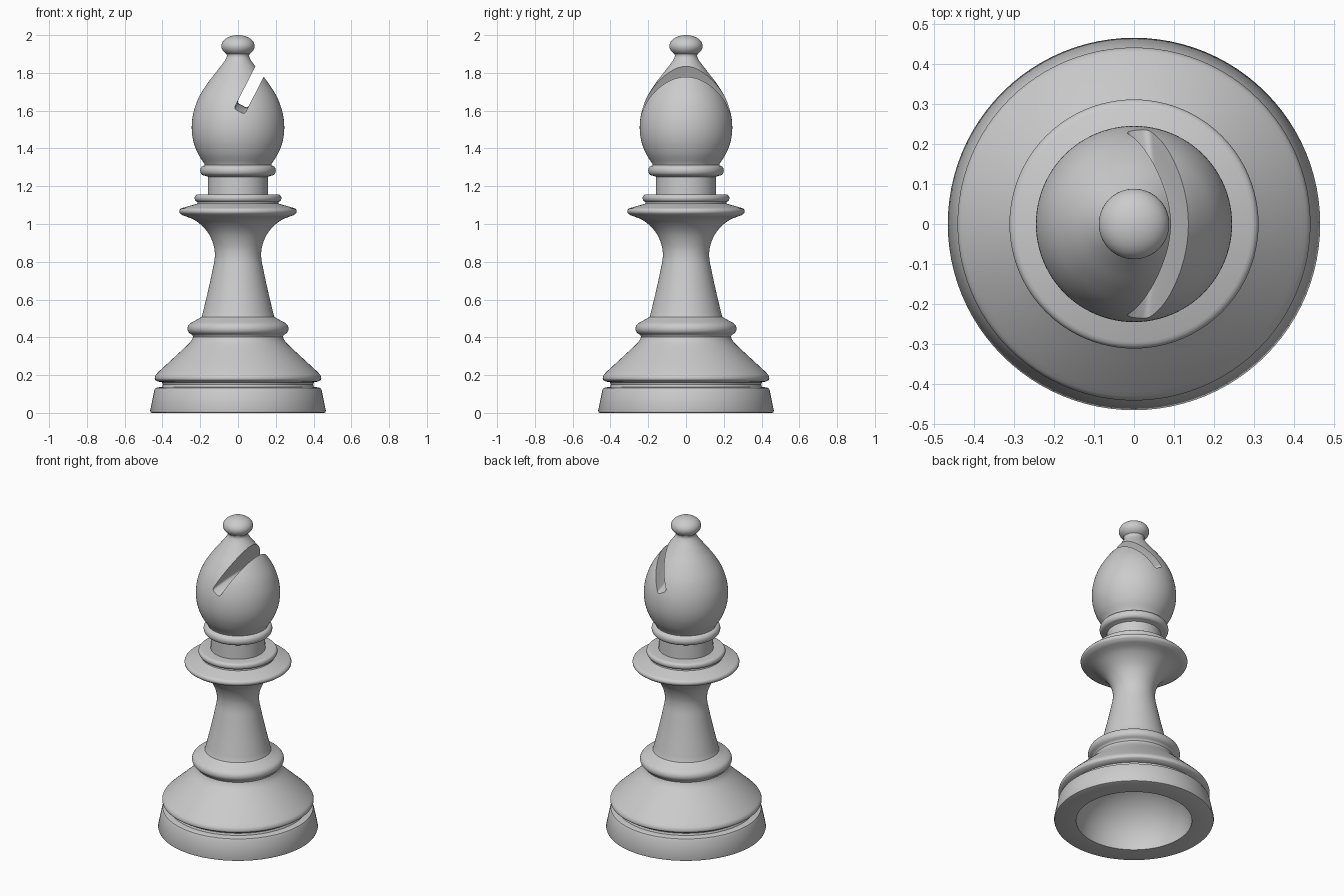
import bpy, bmesh, math
from mathutils import Vector, Matrix

if "Cube" in bpy.data.objects:
    bpy.data.objects.remove(bpy.data.objects["Cube"])

SIDES = 96


def curve(points, n=5):
    """Smooth curve through the given points."""
    p = [Vector(q) for q in points]
    p = [2 * p[0] - p[1]] + p + [2 * p[-1] - p[-2]]
    out = []
    for a, b, c, d in zip(p, p[1:], p[2:], p[3:]):
        for i in range(n):
            t = i / n
            out.append(0.5 * (2 * b + (c - a) * t + (2 * a - 5 * b + 4 * c - d) * t * t
                              + (3 * b - a - 3 * c + d) * t ** 3))
    return [tuple(q) for q in out + [p[-2]]]


def arc(r, z, rr, rz, a0, a1, n=10):
    """Elliptical arc in the profile plane, angles in degrees."""
    return [(r + rr * math.cos(math.radians(a0 + (a1 - a0) * i / n)),
             z + rz * math.sin(math.radians(a0 + (a1 - a0) * i / n))) for i in range(n + 1)]


def add_object(name, bm):
    bmesh.ops.recalc_face_normals(bm, faces=bm.faces)
    mesh = bpy.data.meshes.new(name)
    bm.to_mesh(mesh)
    bm.free()
    ob = bpy.data.objects.new(name, mesh)
    bpy.context.collection.objects.link(ob)
    return ob


def lathe(name, profile):
    bm = bmesh.new()
    vs = [bm.verts.new((max(r, 0), 0, z)) for r, z in profile]
    es = [bm.edges.new(e) for e in zip(vs, vs[1:])]
    bmesh.ops.spin(bm, geom=vs + es, axis=(0, 0, 1), cent=(0, 0, 0),
                   angle=math.tau, steps=SIDES, use_duplicate=False)
    bmesh.ops.remove_doubles(bm, verts=bm.verts, dist=0.0003)
    return add_object(name, bm)


# profile sections, from the hollow underside up to the finial
hollow = arc(0, 0, 0.337, 0.3, 90, 0, 14)
plinth = [(0.455, 0), (0.462, 0.003), (0.465, 0.012), (0.443, 0.12), (0.437, 0.132), (0.425, 0.135)]
groove = [(0.402, 0.138), (0.398, 0.15), (0.402, 0.162)]
foot_rim = curve([(0.425, 0.166), (0.44, 0.178), (0.437, 0.198), (0.42, 0.218)])
foot = curve([(0.34, 0.292), (0.27, 0.357), (0.248, 0.382), (0.238, 0.402)])
ring = curve([(0.242, 0.412), (0.262, 0.428), (0.267, 0.45), (0.255, 0.472), (0.215, 0.495), (0.193, 0.508)])
stem = curve([(0.19, 0.515), (0.16, 0.64), (0.136, 0.75), (0.123, 0.825), (0.13, 0.89),
              (0.163, 0.96), (0.225, 1.018), (0.295, 1.047)])
disc = arc(0.291, 1.067, 0.02, 0.018, -70, 80, 6) + [(0.235, 1.102), (0.215, 1.108)]
step = [(0.213, 1.116)] + arc(0.214, 1.137, 0.016, 0.019, -70, 90, 8)
neck = [(0.159, 1.156), (0.158, 1.25), (0.175, 1.256)]
collar = arc(0.18, 1.283, 0.02, 0.026, -90, 90, 10) + [(0.176, 1.313)]
head = curve([(0.18, 1.322), (0.213, 1.375), (0.237, 1.44), (0.245, 1.51), (0.237, 1.585),
              (0.21, 1.665), (0.165, 1.74), (0.115, 1.805), (0.073, 1.86), (0.06, 1.882)], 6)
finial = [(0.059, 1.893)] + arc(0, 1.942, 0.088, 0.058, -46, 90, 18)

piece = lathe("chess_piece_body", hollow + plinth + groove + foot_rim + foot + ring + stem
              + disc + step + neck + collar + head + finial)

# slanted slot with a crowned floor, cut through the head
outline = [(0.4, 0.6), (-0.4, 0.6)]
outline += [(y, -0.65 * y * y) for y in [-0.4 + 0.05 * i for i in range(17)]]
bm = bmesh.new()
face = bm.faces.new([bm.verts.new((0, y, u)) for y, u in outline])
res = bmesh.ops.extrude_face_region(bm, geom=[face])
bmesh.ops.translate(bm, vec=(0.064, 0, 0),
                    verts=[v for v in res["geom"] if isinstance(v, bmesh.types.BMVert)])
floor_edges = [e for e in bm.edges if abs(e.verts[0].co.x - e.verts[1].co.x) < 1e-6
               and max(v.co.z for v in e.verts) < 0.1]
bmesh.ops.bevel(bm, geom=floor_edges, offset=0.014, segments=3, profile=0.5, affect='EDGES')
bm.transform(Matrix.Translation((-0.006, 0, 1.642)) @ Matrix.Rotation(math.radians(27), 4, 'Y'))
cutter = add_object("slot_cutter", bm)
cutter.hide_render = True

mod = piece.modifiers.new("slot", 'BOOLEAN')
mod.operation = 'DIFFERENCE'
mod.solver = 'EXACT'
mod.object = cutter
bpy.context.view_layer.objects.active = piece
piece.select_set(True)
bpy.ops.object.modifier_apply(modifier=mod.name)
bpy.data.objects.remove(cutter, do_unlink=True)
bpy.ops.object.shade_smooth_by_angle(angle=math.radians(35))
